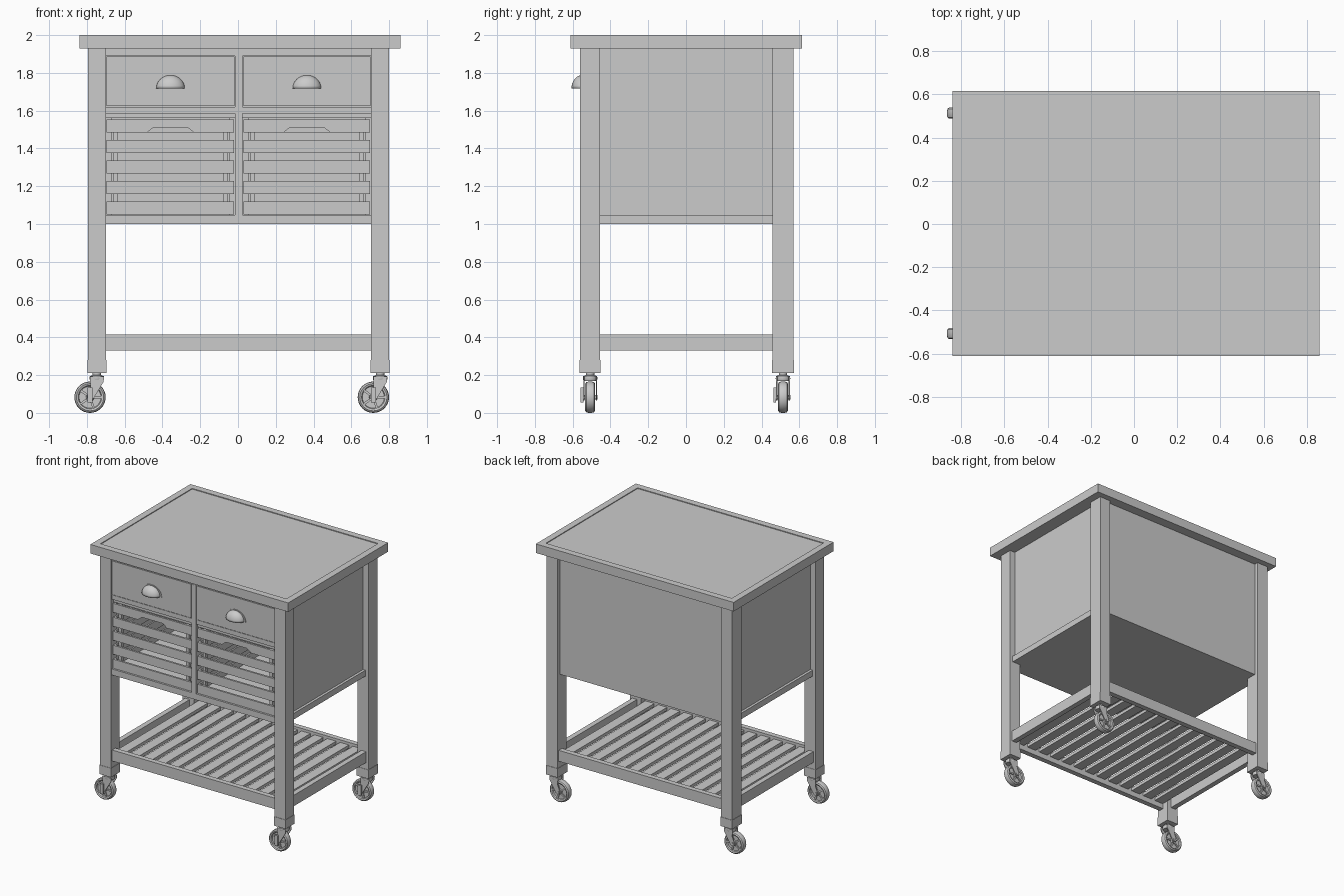
import bpy, bmesh, math
from mathutils import Matrix, Vector

if "Cube" in bpy.data.objects:
    bpy.data.objects.remove(bpy.data.objects["Cube"])

grey = bpy.data.materials.new("plain grey")
grey.diffuse_color = (0.6, 0.6, 0.6, 1)
grey.use_nodes = True
grey.node_tree.nodes["Principled BSDF"].inputs["Base Color"].default_value = grey.diffuse_color


def finish(name, bm, smooth=False):
    bmesh.ops.recalc_face_normals(bm, faces=bm.faces)
    me = bpy.data.meshes.new(name)
    bm.to_mesh(me)
    bm.free()
    me.materials.append(grey)
    ob = bpy.data.objects.new(name, me)
    bpy.context.collection.objects.link(ob)
    if smooth:
        bpy.ops.object.select_all(action='DESELECT')
        ob.select_set(True)
        bpy.context.view_layer.objects.active = ob
        bpy.ops.object.shade_smooth_by_angle(angle=math.radians(35))
    return ob


def add_box(bm, x0, x1, y0, y1, z0, z1):
    m = (Matrix.Translation(((x0 + x1) / 2, (y0 + y1) / 2, (z0 + z1) / 2))
         @ Matrix.Diagonal((x1 - x0, y1 - y0, z1 - z0, 1)))
    bmesh.ops.create_cube(bm, size=1, matrix=m)


def boxes(name, *dims):
    bm = bmesh.new()
    for d in dims:
        add_box(bm, *d)
    return finish(name, bm)


def add_prism(bm, pts, y0, y1):
    """Extrude an x-z outline along y."""
    f = bm.faces.new([bm.verts.new((x, y0, z)) for x, z in pts])
    r = bmesh.ops.extrude_face_region(bm, geom=[f])
    vs = [v for v in r["geom"] if isinstance(v, bmesh.types.BMVert)]
    bmesh.ops.translate(bm, verts=vs, vec=(0, y1 - y0, 0))


def add_lathe(bm, profile, centre, axis, steps=32):
    """Spin (radius, height) points about an axis through centre."""
    c, a = Vector(centre), Vector(axis)
    side = Vector((1, 0, 0))
    vs = [bm.verts.new(c + side * r + a * h) for r, h in profile]
    es = [bm.edges.new(p) for p in zip(vs, vs[1:])]
    bmesh.ops.spin(bm, geom=vs + es, cent=c, axis=a, angle=math.tau, steps=steps)
    bmesh.ops.remove_doubles(bm, verts=bm.verts, dist=1e-5)


LEG_X = ((-0.795, -0.70), (0.705, 0.80))
LEG_Y = ((-0.56, -0.455), (0.457, 0.57))
XL, XR = -0.70, 0.705

# worktop with a shallow sunken panel
bm = bmesh.new()
add_box(bm, -0.84, 0.86, -0.612, 0.615, 1.93, 2.0)
top = max(bm.faces, key=lambda f: f.calc_center_median().z)
bmesh.ops.inset_region(bm, faces=[top], thickness=0.072)
inner = bmesh.ops.extrude_face_region(bm, geom=[top])
bmesh.ops.translate(bm, vec=(0, 0, -0.006),
                    verts=[v for v in inner["geom"] if isinstance(v, bmesh.types.BMVert)])
bmesh.ops.delete(bm, geom=[top], context='FACES_ONLY')
finish("worktop", bm)

# legs with foot cuffs
for x0, x1 in LEG_X:
    for y0, y1 in LEG_Y:
        e = 0.003
        boxes("leg", (x0, x1, y0, y1, 0.21, 1.93))
        boxes("foot_cuff", (x0 - e, x1 + e, y0 - e, y1 + e, 0.21, 0.28))

# cabinet carcass
boxes("side_panels", (-0.75, -0.725, -0.46, 0.46, 1.045, 1.93),
      (0.73, 0.755, -0.46, 0.46, 1.045, 1.93))
boxes("back_panel", (XL, XR, 0.515, 0.54, 1.0, 1.93))
boxes("cabinet_floor", (-0.77, 0.775, -0.455, 0.457, 1.0, 1.047),
      (XL, XR, -0.55, 0.54, 1.0, 1.047))
boxes("middle_shelf", (XL, XR, -0.545, 0.515, 1.585, 1.62),
      (XL, XR, -0.53, -0.50, 1.56, 1.585))
boxes("top_rail", (XL, XR, -0.55, -0.50, 1.89, 1.93))
boxes("divider", (-0.015, 0.025, -0.552, 0.515, 1.047, 1.89))
boxes("inner_posts", *[(x, x + 0.03, y, y + 0.03, 1.047, 1.585)
                       for x in (XL, -0.045, 0.025, 0.675) for y in (-0.49, 0.48)])

# cup handle: half dome open at the bottom, on a flat flange
def cup_handle(x, y, z):
    bm = bmesh.new()
    bmesh.ops.create_uvsphere(bm, u_segments=32, v_segments=16, radius=1)
    for n in ((0, 1, 0), (0, 0, -1)):
        bmesh.ops.bisect_plane(bm, geom=bm.verts[:] + bm.edges[:] + bm.faces[:], dist=1e-5,
                               plane_co=(0, 0, 0), plane_no=n, clear_outer=True)
    bmesh.ops.transform(bm, verts=bm.verts,
                        matrix=Matrix.Translation((x, y, z)) @ Matrix.Diagonal((0.076, 0.056, 0.07, 1)))
    ob = finish("cup_handle", bm, True)
    mod = ob.modifiers.new("shell", 'SOLIDIFY')
    mod.thickness = 0.005
    bm = bmesh.new()
    arc = [math.pi * i / 16 for i in range(17)]
    add_prism(bm, [(x + 0.088 * math.cos(a), z + 0.076 * math.sin(a)) for a in arc],
              y - 0.004, y + 0.002)
    finish("handle_flange", bm)


# drawers and slatted crates, one of each per bay
for x0, x1 in ((XL, -0.015), (0.025, XR)):
    xc = (x0 + x1) / 2
    g = 0.003
    boxes("drawer_front", (x0 + g, x1 - g, -0.55, -0.525, 1.625, 1.887))
    boxes("drawer_box", (x0 + 0.03, x1 - 0.03, -0.525, 0.45, 1.63, 1.84))
    cup_handle(xc, -0.55, 1.718)

    bm = bmesh.new()
    a, b = x0 + 0.005, x1 - 0.005
    for i in range(5):
        z = 1.05 + i * 0.1085
        add_box(bm, a, b, 0.44, 0.455, z, z + 0.07)
        for s in (a, b - 0.012):
            add_box(bm, s, s + 0.012, -0.525, 0.44, z, z + 0.07)
        if i < 4:
            add_box(bm, a, b, -0.54, -0.525, z, z + 0.07)
        else:
            # top front slat with a hand notch underneath
            add_prism(bm, [(a, z), (xc - 0.125, z), (xc - 0.09, z + 0.027), (xc + 0.09, z + 0.027),
                           (xc + 0.125, z), (b, z), (b, z + 0.07), (a, z + 0.07)], -0.54, -0.525)
    finish("crate_slats", bm)
    boxes("crate_posts", *[(x, x + 0.025, y, y + 0.025, 1.05, 1.55)
                           for x in (a + 0.035, b - 0.06) for y in (-0.525, 0.415)])
    boxes("crate_floor", (a, b, -0.525, 0.44, 1.05, 1.065))

# lower shelf frame and slats
RZ = (0.33, 0.415)
boxes("shelf_long_rails", (XL, XR, -0.545, -0.505, *RZ), (XL, XR, 0.515, 0.555, *RZ))
boxes("shelf_side_rails", (-0.775, -0.735, -0.455, 0.457, *RZ), (0.74, 0.78, -0.455, 0.457, *RZ))
count = 13
pitch = (XR - XL + 0.03) / count
boxes("shelf_slats", *[(XL - 0.015 + pitch * (i + 0.5) - 0.038, XL - 0.015 + pitch * (i + 0.5) + 0.038,
                        -0.505, 0.515, 0.37, 0.395) for i in range(count)])

# casters
R = 0.083
for lx in LEG_X:
    for ly in LEG_Y:
        cx, cy = sum(lx) / 2, sum(ly) / 2
        wx = cx - 0.036
        # tyre, recessed disc and hub
        bm = bmesh.new()
        half = [(0, 0.027), (0.02, 0.027), (0.022, 0.012), (0.058, 0.012), (0.062, 0.022),
                (0.072, 0.026), (0.08, 0.02), (R, 0.008)]
        add_lathe(bm, half + [(r, -h) for r, h in reversed(half)], (wx, cy, R), (0, 1, 0))
        finish("wheel", bm, True)
        # raised spokes on both faces
        bm = bmesh.new()
        for i in range(5):
            s = bmesh.new()
            add_box(s, 0.015, 0.063, -0.02, 0.02, -0.006, 0.006)
            s.transform(Matrix.Translation((wx, cy, R)) @ Matrix.Rotation(math.tau * i / 5, 4, 'Y'))
            tmp = bpy.data.meshes.new("spoke")
            s.to_mesh(tmp)
            s.free()
            bm.from_mesh(tmp)
            bpy.data.meshes.remove(tmp)
        finish("wheel_spokes", bm)
        # fork arms
        bm = bmesh.new()
        outline = [(-0.036, 0.192), (0.038, 0.192), (0.036, 0.165), (0.012, 0.125), (-0.018, 0.075),
                   (-0.036, 0.066), (-0.052, 0.076), (-0.05, 0.1), (-0.034, 0.14)]
        for y0 in (cy - 0.036, cy + 0.03):
            add_prism(bm, [(cx + x, z) for x, z in outline], y0, y0 + 0.006)
        finish("fork_arms", bm)
        # swivel head above the wheel
        bm = bmesh.new()
        add_lathe(bm, [(0, 0.168), (0.034, 0.168), (0.039, 0.18), (0.037, 0.194), (0.022, 0.2),
                       (0.022, 0.212), (0, 0.212)], (cx, cy, 0), (0, 0, 1))
        finish("swivel_head", bm, True)
        # axle and brake tab
        bm = bmesh.new()
        add_lathe(bm, [(0, -0.046), (0.012, -0.046), (0.012, 0.04), (0, 0.04)],
                  (wx, cy, R), (0, 1, 0), 12)
        finish("axle", bm, True)
        boxes("brake_tab", (wx - 0.012, wx + 0.014, cy - 0.05, cy - 0.036, 0.055, 0.135))
